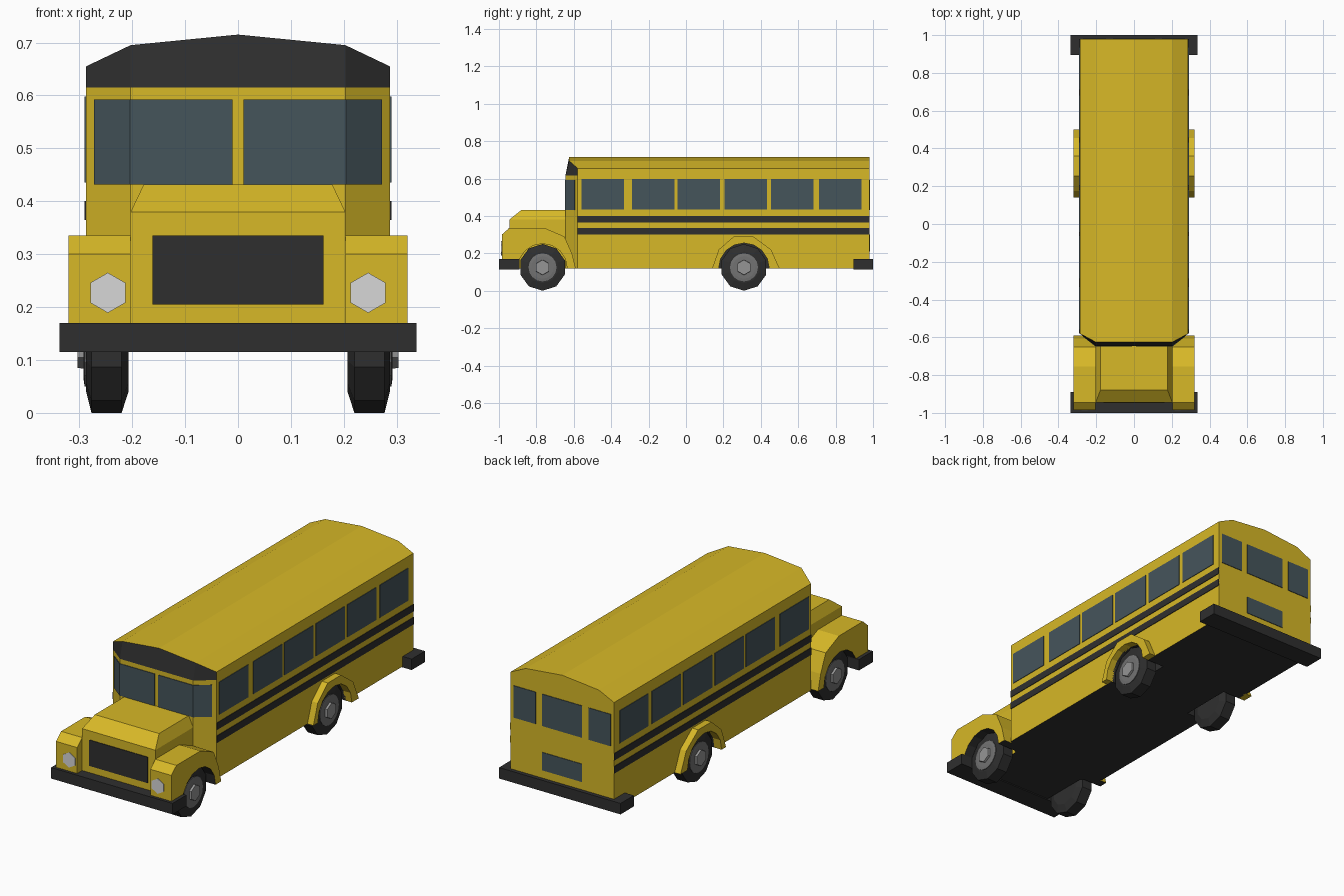
import bpy, bmesh, math
from mathutils import Vector

if "Cube" in bpy.data.objects:
    bpy.data.objects.remove(bpy.data.objects["Cube"], do_unlink=True)


def material(name, r, g, b):
    m = bpy.data.materials.new(name)
    m.use_nodes = True
    m.diffuse_color = (r, g, b, 1)
    m.node_tree.nodes["Principled BSDF"].inputs["Base Color"].default_value = (r, g, b, 1)
    return m


YELLOW = material("bus yellow", .68, .48, .02)
BLACK = material("trim black", .028, .028, .028)
GLASS = material("window glass", .06, .09, .105)
LAMP = material("lamp white", .68, .68, .68)
RIM = material("rim grey", .17, .17, .17)
CAP = material("hub grey", .30, .30, .30)


def finish(name, bm, mats, rule=None):
    """Turn a bmesh into an object; faces that meet the rule get the second material."""
    bmesh.ops.recalc_face_normals(bm, faces=bm.faces)
    bm.normal_update()
    for f in bm.faces:
        f.material_index = 1 if rule and rule(f) else 0
    me = bpy.data.meshes.new(name)
    bm.to_mesh(me)
    bm.free()
    for m in mats:
        me.materials.append(m)
    ob = bpy.data.objects.new(name, me)
    bpy.context.collection.objects.link(ob)
    return ob


def loft(name, rings, mats, rule=None):
    """Skin a row of rings and close both ends."""
    bm = bmesh.new()
    rows = [[bm.verts.new(p) for p in ring] for ring in rings]
    n = len(rows[0])
    for a, b in zip(rows, rows[1:]):
        for i in range(n):
            j = (i + 1) % n
            bm.faces.new((a[i], a[j], b[j], b[i]))
    bm.faces.new(rows[0])
    bm.faces.new(rows[-1])
    return finish(name, bm, mats, rule)


def prism(name, pts, axis, lo, hi, mats, rule=None):
    """Extrude an outline along one axis."""
    place = {"x": lambda p, d: (d, p[0], p[1]),
             "y": lambda p, d: (p[0], d, p[1]),
             "z": lambda p, d: (p[0], p[1], d)}[axis]
    return loft(name, [[place(p, d) for p in pts] for d in (lo, hi)], mats, rule)


def rect(a0, a1, b0, b1):
    return [(a0, b0), (a1, b0), (a1, b1), (a0, b1)]


def arc(cy, cz, r, n, start=0.0, sweep=math.pi):
    return [(cy + r * math.cos(start + sweep * i / n),
             cz + r * math.sin(start + sweep * i / n)) for i in range(n + 1)]


def lathe(name, s, cy, profile, sides, mats):
    """Revolve (x, radius) pairs about a wheel axle."""
    rings = [[(s * x, y, z) for y, z in arc(cy, AXLE_Z, r, sides, -math.pi / 2, 2 * math.pi)[:-1]]
             for x, r in profile]
    return loft(name, rings, mats)


W, INNER = .287, .203
FLOOR, BROW = .12, .615
NOSE, CORNER, REAR = -.645, -.58, .98
AXLE_Z, FRONT_AXLE, REAR_AXLE = .125, -.767, .31
SKIN = .003
SIDES = ((1, "left"), (-1, "right"))


def underside(f):
    return f.normal.z < -.9


# Cabin shell: columns across the width, chamfered front corners, arched roof
columns = [(-W, CORNER, CORNER, .655), (-INNER, NOSE, -.625, .695), (0, NOSE, -.625, .715),
           (INNER, NOSE, -.625, .695), (W, CORNER, CORNER, .655)]
bm = bmesh.new()
low = [bm.verts.new((x, y, FLOOR)) for x, y, t, z in columns]
brow = [bm.verts.new((x, y, BROW)) for x, y, t, z in columns]
top = [bm.verts.new((x, t, z)) for x, y, t, z in columns]
back = [bm.verts.new((x, REAR, z)) for x, y, t, z in columns]
base = [bm.verts.new((x, REAR, FLOOR)) for x in (-W, W)]
for i in range(4):
    for a, b in ((low, brow), (brow, top), (top, back)):
        bm.faces.new((a[i], a[i + 1], b[i + 1], b[i]))
bm.faces.new(low + base[::-1])
bm.faces.new(back + base[::-1])
for i, k in ((0, 0), (4, 1)):
    bm.faces.new((low[i], brow[i], top[i], back[i], base[k]))


def brow_or_floor(f):
    return underside(f) or (f.calc_center_median().z > BROW and f.normal.y < -.5)


cabin = finish("cabin", bm, [YELLOW, BLACK], brow_or_floor)

# Rear wheel wells cut out of the cabin
well = arc(REAR_AXLE, FLOOR, .135, 8)
for s, side in SIDES:
    cutter = prism("well_cutter", [(.445, .05)] + well + [(.175, .05)], "x", s * .19, s * .31, [BLACK])
    cutter.hide_render = True
    mod = cabin.modifiers.new("well", "BOOLEAN")
    mod.operation, mod.solver, mod.object = "DIFFERENCE", "EXACT", cutter
    mod.material_mode = "TRANSFER"
    bpy.context.view_layer.objects.active = cabin
    bpy.ops.object.modifier_apply(modifier=mod.name)
    bpy.data.objects.remove(cutter, do_unlink=True)

# Hood with sloped upper edges
loft("hood", [[(x, y, z) for x, y in rect(-w, w, front, -.63)]
              for w, front, z in ((INNER, -.945, FLOOR), (INNER, -.945, .38), (.178, -.88, .432))],
     [YELLOW, BLACK], underside)
prism("grille", rect(-.162, .162, .205, .335), "y", -.945 - SKIN, -.94, [BLACK])

# Bumpers
for name, y0, y1 in (("front_bumper", -1, -.89), ("rear_bumper", .895, 1)):
    prism(name, rect(-.337, .337, y0, y1), "z", .115, .17, [BLACK])


def in_arch(f):
    c = f.calc_center_median()
    d = Vector((c.y - FRONT_AXLE, c.z - AXLE_Z)).length
    return abs(f.normal.x) < .5 and (d < .132 or underside(f))


front_outline = [(-.985, FLOOR), (-.985, .3), (-.945, .335), (-.755, .335), (-.65, .29),
                 (-.61, .2), (-.59, FLOOR)] + arc(FRONT_AXLE, FLOOR, .132, 8)
rear_outline = [(.14, FLOOR), (.175, .22), (.255, .29), (.36, .29), (.455, .22),
                (.5, FLOOR)] + well
window_starts = (-.56, -.29, -.045, .205, .455, .71)

for s, side in SIDES:
    # Fenders and headlights
    prism(side + "_front_fender", front_outline, "x", s * INNER, s * .32, [YELLOW, BLACK], in_arch)
    prism(side + "_rear_fender", rear_outline, "x", s * .28, s * .32, [YELLOW])
    lamp = arc(s * .246, .227, .038, 6, math.pi / 2, 2 * math.pi)[:-1]
    prism(side + "_headlight", lamp, "y", -.985 - SKIN, -.98, [LAMP])

    # Wheels: tyre, rim and hub cap
    for end, cy in (("front", FRONT_AXLE), ("rear", REAR_AXLE)):
        label = side + "_" + end
        lathe(label + "_tyre", s, cy, [(.207, .085), (.22, .125), (.277, .125), (.287, .085)], 10, [BLACK])
        lathe(label + "_rim", s, cy, [(.28, .075), (.29, .075), (.292, .06)], 16, [RIM])
        lathe(label + "_hub_cap", s, cy, [(.285, .042), (.303, .04)], 6, [CAP])

    # Side windows and stripes
    x0, x1 = s * (W - .002), s * (W + SKIN)
    for i, y in enumerate(window_starts):
        prism(f"{side}_window_{i + 1}", rect(y, y + .228, .435, .598), "x", x0, x1, [GLASS])
    for name, z in (("lower", .3), ("upper", .365)):
        prism(f"{side}_{name}_stripe", rect(CORNER, REAR, z, z + .035), "x", x0, x1, [BLACK])

    # Windscreen half, bent round the corner
    bend = [(.01, NOSE), (INNER, NOSE), (.27, -.593)]
    outer = [(.01, NOSE - SKIN), (INNER + .001, NOSE - SKIN), (.272, -.595)]
    prism(side + "_windscreen", [(s * x, y) for x, y in bend + outer[::-1]], "z", .432, .592, [GLASS])

    # Outer rear window
    prism(side + "_rear_window", rect(s * .147, s * .27, .432, .592), "y", REAR - .002, REAR + SKIN, [GLASS])

# Middle rear windows
for name, z0, z1 in (("upper_back_window", .432, .592), ("lower_back_window", .21, .3)):
    prism(name, rect(-.11, .11, z0, z1), "y", REAR - .002, REAR + SKIN, [GLASS])
